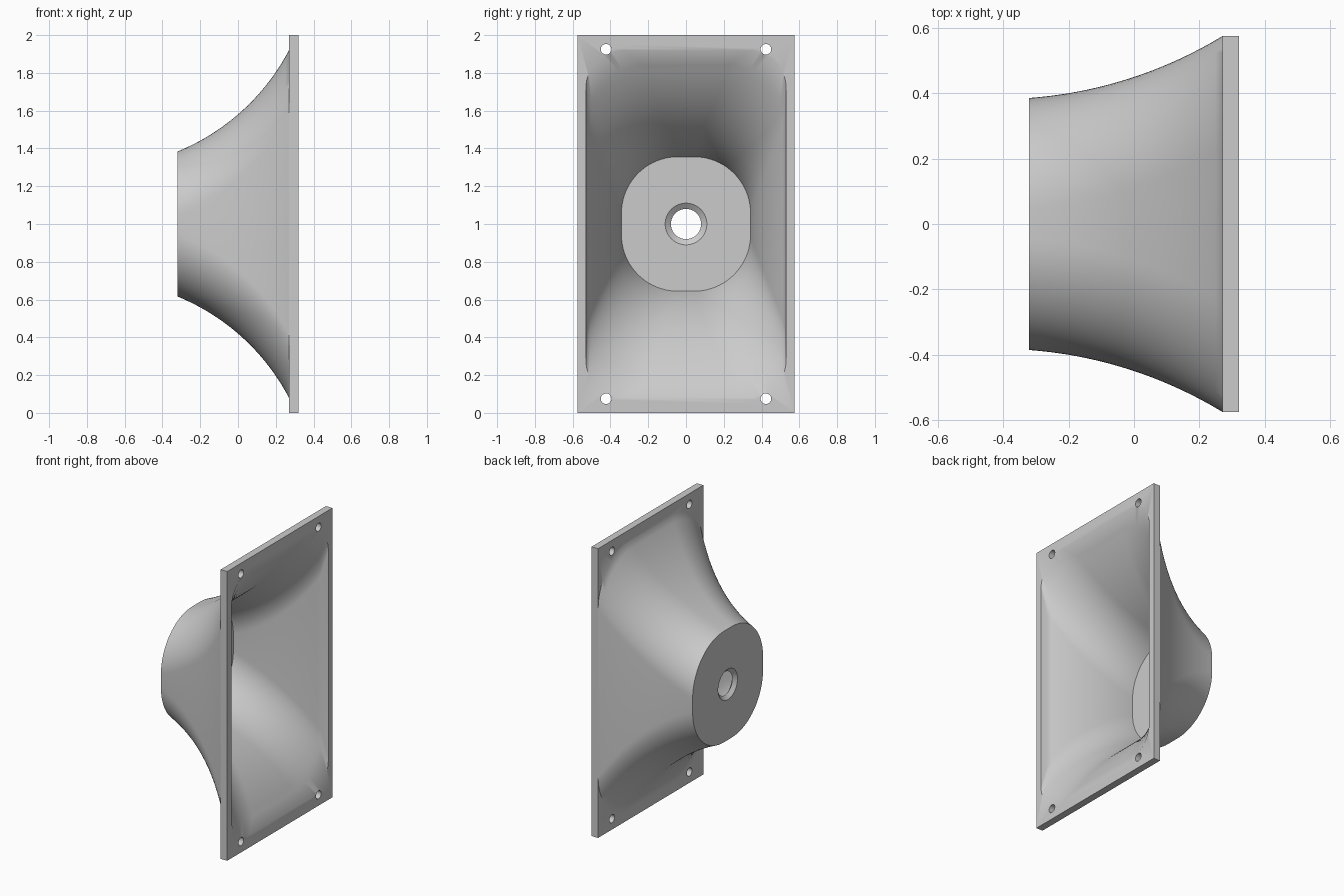
import bpy, bmesh, math
from mathutils import Matrix

cube = bpy.data.objects.get("Cube")
if cube:
    bpy.data.objects.remove(cube, do_unlink=True)

grey = bpy.data.materials.new("plain_grey")
grey.use_nodes = True
GREY = (0.6, 0.6, 0.6, 1)
grey.diffuse_color = GREY
grey.node_tree.nodes["Principled BSDF"].inputs["Base Color"].default_value = GREY

BACK, PLATE, FRONT, WALL = -0.32, 0.27, 0.32, 0.045
SEGMENTS, STEPS = 20, 28


def add_object(name, bm):
    bmesh.ops.recalc_face_normals(bm, faces=bm.faces)
    mesh = bpy.data.meshes.new(name)
    bm.to_mesh(mesh)
    bm.free()
    mesh.materials.append(grey)
    obj = bpy.data.objects.new(name, mesh)
    bpy.context.collection.objects.link(obj)
    return obj


def rounded_ring(x, half_y, half_z, r):
    """Rounded rectangle across x, centred at z = 1."""
    pts = []
    for corner, (sy, sz) in enumerate(((1, 1), (-1, 1), (-1, -1), (1, -1))):
        for i in range(SEGMENTS + 1):
            a = (corner + i / SEGMENTS) * math.pi / 2
            pts.append((x, sy * (half_y - r) + r * math.cos(a),
                        1 + sz * (half_z - r) + r * math.sin(a)))
    return pts


def circle_ring(x, r):
    return [(x, r * math.cos(a), 1 + r * math.sin(a))
            for a in (math.tau * i / 64 for i in range(64))]


def loft(name, rings):
    bm = bmesh.new()
    rows = [[bm.verts.new(p) for p in ring] for ring in rings]
    n = len(rows[0])
    for a, b in zip(rows, rows[1:]):
        for i in range(n):
            j = (i + 1) % n
            bm.faces.new((a[i], a[j], b[j], b[i]))
    bm.faces.new(rows[0])
    bm.faces.new(rows[-1])
    return add_object(name, bm)


def arc_height(x, x0, h0, x1, h1, half_sweep):
    """Height at x on a circular flare from (x0, h0) to (x1, h1)."""
    chord = math.atan2(h1 - h0, x1 - x0)
    radius = math.hypot(x1 - x0, h1 - h0) / (2 * math.sin(half_sweep))
    start = chord - half_sweep
    cx, ch = x0 - radius * math.sin(start), h0 + radius * math.cos(start)
    return ch - math.sqrt(radius ** 2 - (x - cx) ** 2)


def flare(x0, y0, z0, y1, z1, r):
    rings = []
    for i in range(STEPS + 1):
        x = x0 + (PLATE - x0) * i / STEPS
        rings.append(rounded_ring(
            x, arc_height(x, x0, y0, PLATE, y1, math.radians(13.5)),
            arc_height(x, x0, z0, PLATE, z1, math.radians(20)), r))
    return rings


def boolean(target, tool, operation):
    mod = target.modifiers.new(operation.lower(), 'BOOLEAN')
    mod.operation, mod.solver, mod.object = operation, 'EXACT', tool
    bpy.context.view_layer.objects.active = target
    bpy.ops.object.modifier_apply(modifier=mod.name)
    bpy.data.objects.remove(tool, do_unlink=True)


# Flared body, solid at first
horn = loft("horn", flare(BACK, 0.385, 0.384, 0.574, 0.92, 0.34)
            + [rounded_ring(PLATE + 0.02, 0.574, 0.92, 0.34)])

# Mounting plate
bm = bmesh.new()
bmesh.ops.create_cube(bm, size=1, matrix=Matrix.Translation(
    ((PLATE + FRONT) / 2, 0, 1)) @ Matrix.Diagonal((FRONT - PLATE, 1.15, 2, 1)))
boolean(horn, add_object("mounting_plate", bm), 'UNION')

# Hollow interior with the plate opening
cavity = loft("cavity_cutter", flare(BACK + WALL, 0.342, 0.356, 0.523, 0.84, 0.3)
              + [rounded_ring(x, 0.53, 0.92, 0.2) for x in (FRONT, FRONT + 0.05)])
boolean(horn, cavity, 'DIFFERENCE')

# Throat hole, narrowest inside the back wall
throat = loft("throat_cutter", [circle_ring(x, r) for x, r in (
    (BACK - 0.01, 0.117), (BACK + WALL / 2, 0.08), (BACK + WALL + 0.01, 0.124))])
boolean(horn, throat, 'DIFFERENCE')

# Screw holes in the plate corners
for y in (-0.423, 0.423):
    for z in (0.075, 1.925):
        bm = bmesh.new()
        bmesh.ops.create_cone(
            bm, cap_ends=True, segments=32, radius1=0.028, radius2=0.028, depth=0.2,
            matrix=Matrix.Translation((FRONT, y, z)) @ Matrix.Rotation(math.pi / 2, 4, 'Y'))
        boolean(horn, add_object("screw_cutter", bm), 'DIFFERENCE')

bpy.ops.object.select_all(action='DESELECT')
horn.select_set(True)
bpy.context.view_layer.objects.active = horn
bpy.ops.object.shade_smooth_by_angle(angle=math.radians(35))
